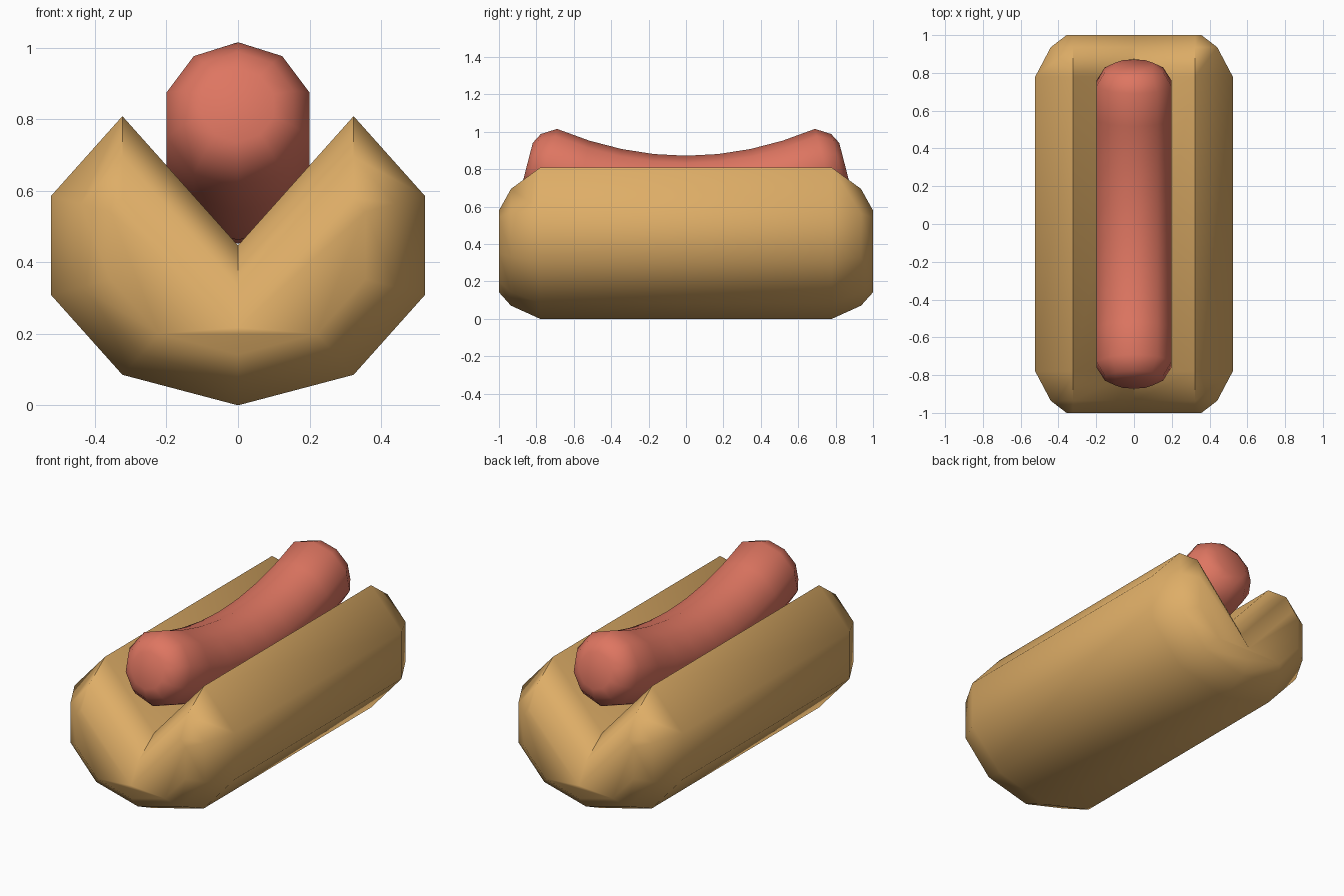
import bpy, math
from math import sin, cos, pi, radians

if "Cube" in bpy.data.objects:
    bpy.data.objects.remove(bpy.data.objects["Cube"])


def material(name, rgb):
    m = bpy.data.materials.new(name)
    m.diffuse_color = (*rgb, 1)
    m.use_nodes = True
    m.node_tree.nodes["Principled BSDF"].inputs["Base Color"].default_value = m.diffuse_color
    return m


def loft(name, rings, mat, angle):
    """Skin a list of equal-sized rings and close both ends."""
    n = len(rings[0])
    verts = [p for r in rings for p in r]
    faces = [tuple(range(n))[::-1],
             tuple(range((len(rings) - 1) * n, len(rings) * n))]
    for i in range(len(rings) - 1):
        for j in range(n):
            k = (j + 1) % n
            faces.append((i * n + j, i * n + k, (i + 1) * n + k, (i + 1) * n + j))
    me = bpy.data.meshes.new(name)
    me.from_pydata(verts, [], faces)
    me.materials.append(mat)
    ob = bpy.data.objects.new(name, me)
    bpy.context.collection.objects.link(ob)
    bpy.ops.object.select_all(action='DESELECT')
    ob.select_set(True)
    bpy.context.view_layer.objects.active = ob
    bpy.ops.object.mode_set(mode='EDIT')
    bpy.ops.mesh.select_all(action='SELECT')
    bpy.ops.mesh.normals_make_consistent(inside=False)
    bpy.ops.object.mode_set(mode='OBJECT')
    bpy.ops.object.shade_smooth_by_angle(angle=radians(angle))
    return ob


# Bun: ten-sided section with the top corner pushed down to the centre
def bun_ring(y, inset):
    pts = []
    for j in range(10):
        a = j * pi / 5
        x, z = sin(a), cos(a)
        if j in (0, 1, 9):                     # valley and the two lips
            z = (0 if j == 0 else z) - inset / sin(pi / 5)
        else:
            s = 1 - inset / cos(pi / 10)
            x, z = x * s, z * s
        pts.append((0.55 * x, y, 0.447 * (1 + z)))
    return pts


ends = [(0.78, 0), (0.936, 0.15), (1.0, 0.302)]
bun_rings = [bun_ring(-y, d) for y, d in reversed(ends)]
bun_rings += [bun_ring(y, d) for y, d in ends]
loft("bun", bun_rings, material("bread tan", (0.73, 0.42, 0.135)), 60)


# Sausage: ten-sided tube curving up to rounded ends
HALF, TILT = 0.742, radians(14.5)


def sausage_ring(t, r=0.21, extra=0.0):
    a = TILT * t
    side = 1 if t > 0 else -1
    cy = HALF * t + side * extra * cos(a)
    cz = 0.662 + 0.15 * t * t + extra * sin(abs(a))
    return [(r * sin(b), cy - r * cos(b) * sin(a), cz + r * cos(b) * cos(a))
            for b in (j * pi / 5 for j in range(10))]


caps = [(0.162, 0.077), (0.105, 0.107)]
rings = [sausage_ring(-1, r, e) for r, e in reversed(caps)]
rings += [sausage_ring(i / 4) for i in range(-4, 5)]
rings += [sausage_ring(1, r, e) for r, e in caps]
loft("sausage", rings, material("sausage red", (0.73, 0.18, 0.12)), 60)
